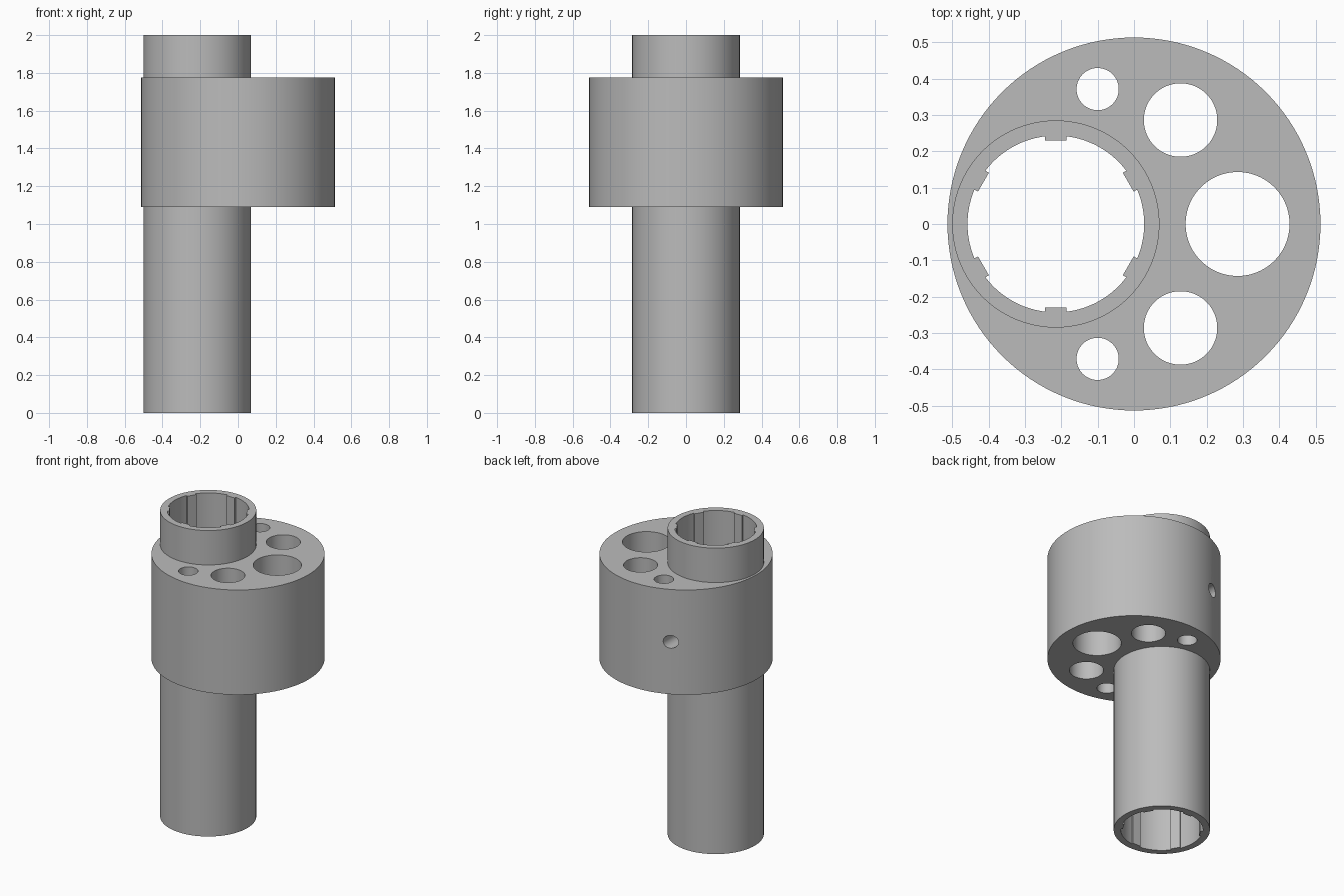
import bpy, bmesh
from math import pi, sin, cos, asin, radians
from mathutils import Matrix, Vector

default = bpy.data.objects.get("Cube")
if default:
    bpy.data.objects.remove(default, do_unlink=True)

grey = bpy.data.materials.new("plain_grey")
grey.use_nodes = True
color = (0.5, 0.5, 0.5, 1)
grey.diffuse_color = color
grey.node_tree.nodes["Principled BSDF"].inputs["Base Color"].default_value = color

TUBE_X = -0.215
DRUM_Z0, DRUM_Z1 = 1.09, 1.775


def circle(r, n=96):
    return [(r * cos(2 * pi * i / n), r * sin(2 * pi * i / n)) for i in range(n)]


def ribbed_bore(r, rib_r, half_width, ribs=6, steps=14):
    """Round bore outline with flat ribs standing inward."""
    pts = []
    half = asin(half_width / r)
    pitch = 2 * pi / ribs
    for k in range(ribs):
        a = radians(30) + k * pitch
        for side in (-half_width, half_width):
            v = Matrix.Rotation(a, 2) @ Vector((rib_r, side))
            pts.append((v.x, v.y))
        for i in range(steps + 1):
            t = a + half + (pitch - 2 * half) * i / steps
            pts.append((r * cos(t), r * sin(t)))
    return pts


def prism(name, outline, z0, z1, x=0, y=0):
    bm = bmesh.new()
    face = bm.faces.new([bm.verts.new((px + x, py + y, z0)) for px, py in outline])
    top = bmesh.ops.extrude_face_region(bm, geom=[face])
    verts = [g for g in top["geom"] if isinstance(g, bmesh.types.BMVert)]
    bmesh.ops.translate(bm, verts=verts, vec=(0, 0, z1 - z0))
    bmesh.ops.recalc_face_normals(bm, faces=bm.faces)
    mesh = bpy.data.meshes.new(name)
    bm.to_mesh(mesh)
    bm.free()
    mesh.materials.append(grey)
    obj = bpy.data.objects.new(name, mesh)
    bpy.context.collection.objects.link(obj)
    return obj


def activate(obj):
    bpy.ops.object.select_all(action="DESELECT")
    obj.select_set(True)
    bpy.context.view_layer.objects.active = obj


def cut(obj, cutter):
    cutter.hide_render = True
    mod = obj.modifiers.new("cut", "BOOLEAN")
    mod.operation, mod.solver, mod.object = "DIFFERENCE", "EXACT", cutter
    activate(obj)
    bpy.ops.object.modifier_apply(modifier=mod.name)
    bpy.data.objects.remove(cutter, do_unlink=True)


# Long tube with six inner ribs
tube = prism("tube", circle(0.285), 0, 2, TUBE_X)
cut(tube, prism("bore_cutter", ribbed_bore(0.243, 0.23, 0.03), -0.1, 2.1, TUBE_X))

# Drum with a seat for the tube and a fan of through holes
drum = prism("drum", circle(0.513, 128), DRUM_Z0, DRUM_Z1)
holes = [(TUBE_X, 0, 0.283), (0.285, 0, 0.143)]
for s in (-1, 1):
    holes += [(0.128, s * 0.286, 0.101), (-0.1, s * 0.371, 0.058)]
for x, y, r in holes:
    cut(drum, prism("hole_cutter", circle(r), 1, 1.9, x, y))

# Set screw hole running from the back of the drum to the tube
side = prism("side_cutter", circle(0.042, 32), 0.2, 0.7)
side.data.transform(Matrix.Translation((TUBE_X, 0, (DRUM_Z0 + DRUM_Z1) / 2))
                    @ Matrix.Rotation(radians(-90), 4, "X"))
cut(drum, side)

for obj in (tube, drum):
    activate(obj)
    bpy.ops.object.shade_smooth_by_angle(angle=radians(30))
